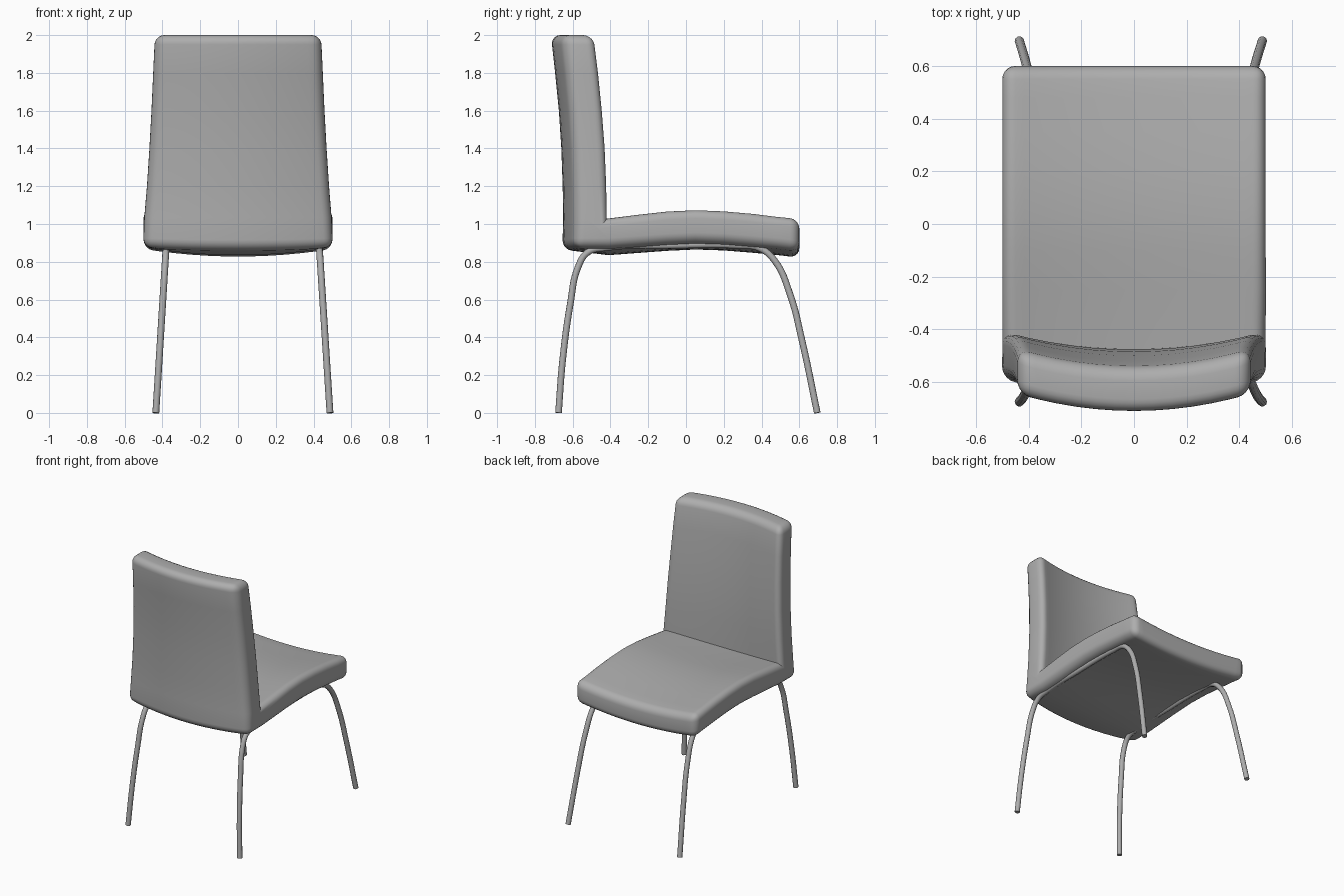
import bpy, bmesh, math

cube = bpy.data.objects.get("Cube")
if cube:
    bpy.data.objects.remove(cube, do_unlink=True)


def make_material(name, value):
    mat = bpy.data.materials.new(name)
    mat.use_nodes = True
    color = (value, value, value, 1)
    mat.diffuse_color = color
    mat.node_tree.nodes["Principled BSDF"].inputs["Base Color"].default_value = color
    return mat


grey = make_material("plain grey", 0.42)

# Shell outline at the side edge: (height, rear y, front y, half width)
back = [(2.0, -0.65, -0.48, 0.44), (1.8, -0.628, -0.455, 0.449),
        (1.6, -0.608, -0.435, 0.458), (1.4, -0.595, -0.42, 0.469),
        (1.2, -0.588, -0.412, 0.482), (1.035, -0.585, -0.41, 0.496)]
# Seat: (y, underside z, top z)
seat = [(-0.41, 0.875, 1.035), (-0.25, 0.887, 1.056), (-0.1, 0.898, 1.073),
        (0.05, 0.905, 1.08), (0.2, 0.9, 1.074), (0.35, 0.888, 1.061),
        (0.48, 0.876, 1.045), (0.6, 0.862, 1.033)]
BOW, SAG, HALF = 0.065, 0.04, 0.5

# Ring of (y, z, half width, bow, sag) running down the rear, along the
# underside, back over the seat and up the front of the backrest
ring = [(r, z, w, BOW, 0) for z, r, f, w in back]
corner = len(ring)
ring.append((-0.59, 0.875, 0.505, BOW, 0.01))
ring += [(y, b, HALF, 0, SAG) for y, b, t in seat]
nose = len(ring)
ring += [(y, t, HALF, 0, SAG) for y, b, t in reversed(seat[1:])]
inner = len(ring)
ring.append((-0.41, 1.035, 0.497, BOW, SAG))
ring += [(f, z, w, BOW, 0) for z, r, f, w in reversed(back[:-1])]
count = len(ring)


def build_shell(columns=12):
    bm = bmesh.new()
    grid = []
    for c in range(columns + 1):
        u = 2 * c / columns - 1
        dip = 1 - u * u
        grid.append([bm.verts.new((u * w, y - bow * dip, z - sag * dip))
                     for y, z, w, bow, sag in ring])
    for a, b in zip(grid, grid[1:]):
        for i in range(count):
            j = (i + 1) % count
            bm.faces.new((a[i], a[j], b[j], b[i]))
    # Side walls, in strips for the back, the corner block and the seat
    for end in (grid[0], grid[-1]):
        for i in range(corner - 1):
            bm.faces.new((end[i], end[i + 1], end[count - 2 - i], end[count - 1 - i]))
        bm.faces.new((end[corner - 1], end[corner], end[corner + 1], end[inner]))
        for k in range(len(seat) - 1):
            low = corner + 1 + k
            bm.faces.new((end[low], end[low + 1], end[inner - k - 1], end[inner - k]))
    bmesh.ops.recalc_face_normals(bm, faces=bm.faces)
    # Round the outer rims, leaving the seat crease sharp
    rims = []
    for end in (grid[0], grid[-1]):
        rims += [bm.edges.get((end[i], end[(i + 1) % count])) for i in range(count)]
    for a, b in zip(grid, grid[1:]):
        rims += [bm.edges.get((a[i], b[i])) for i in (0, corner, nose - 1, nose, count - 1)]
    bmesh.ops.bevel(bm, geom=rims, offset=0.05, offset_type='OFFSET',
                    segments=5, profile=0.5, affect='EDGES', clamp_overlap=True)
    mesh = bpy.data.meshes.new("seat_shell")
    bm.to_mesh(mesh)
    bm.free()
    obj = bpy.data.objects.new("seat_shell", mesh)
    bpy.context.collection.objects.link(obj)
    mesh.materials.append(grey)
    return obj


# Bent tube running from rear foot, under the seat, to front foot: (y, z)
path = [(-0.675, 0), (-0.653, 0.28), (-0.612, 0.58), (-0.572, 0.77),
        (-0.52, 0.85), (-0.43, 0.874), (-0.1, 0.886), (0.28, 0.886),
        (0.39, 0.872), (0.47, 0.805), (0.55, 0.63), (0.615, 0.38), (0.695, 0)]


def build_leg(name, foot_x, top_x):
    curve = bpy.data.curves.new(name, 'CURVE')
    curve.dimensions = '3D'
    curve.bevel_depth = 0.018
    curve.bevel_resolution = 3
    curve.resolution_u = 6
    curve.use_fill_caps = True
    spline = curve.splines.new('BEZIER')
    spline.bezier_points.add(len(path) - 1)
    for point, (y, z) in zip(spline.bezier_points, path):
        point.co = (foot_x + (top_x - foot_x) * z / 0.886, y, z)
        point.handle_left_type = point.handle_right_type = 'AUTO'
    curve.materials.append(grey)
    obj = bpy.data.objects.new(name, curve)
    bpy.context.collection.objects.link(obj)
    return obj


parts = [build_shell(),
         build_leg("right_leg_tube", -0.435, -0.38),
         build_leg("left_leg_tube", 0.487, 0.43)]

# Solid meshes with smooth shading
bpy.ops.object.select_all(action='DESELECT')
for obj in parts:
    obj.select_set(True)
bpy.context.view_layer.objects.active = parts[0]
bpy.ops.object.convert(target='MESH')
bpy.ops.object.shade_smooth_by_angle(angle=math.radians(40))
